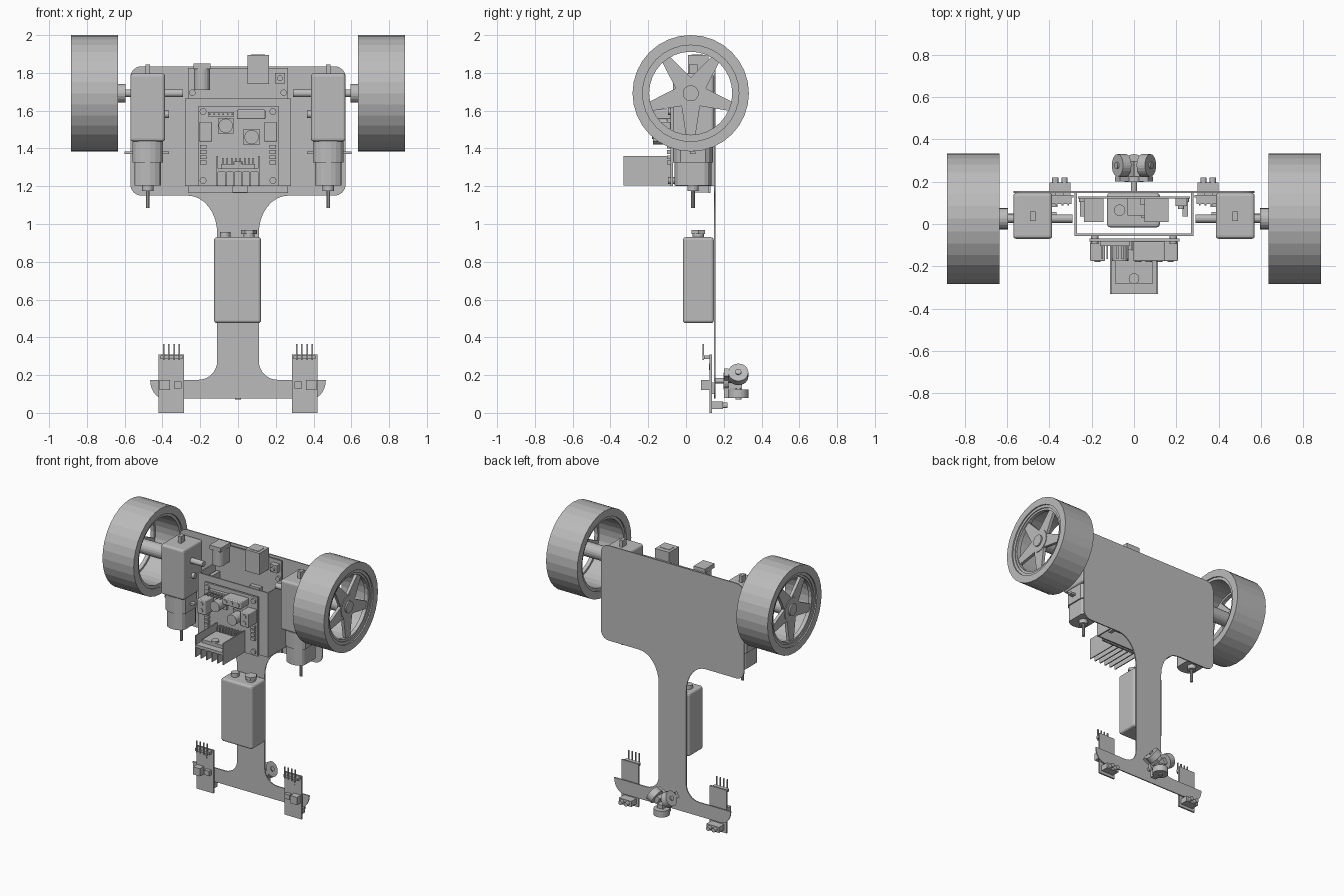
import bpy
import bmesh
from math import cos, sin, radians, pi

default_cube = bpy.data.objects.get("Cube")
if default_cube:
    bpy.data.objects.remove(default_cube, do_unlink=True)

grey = bpy.data.materials.new("plain_grey")
grey.use_nodes = True
grey.diffuse_color = (0.5, 0.5, 0.5, 1)
grey.node_tree.nodes["Principled BSDF"].inputs["Base Color"].default_value = grey.diffuse_color


def finish(name, bm, bevel=0):
    """Turn a bmesh into a named object, optionally with softened edges."""
    bmesh.ops.recalc_face_normals(bm, faces=bm.faces)
    mesh = bpy.data.meshes.new(name)
    bm.to_mesh(mesh)
    bm.free()
    mesh.materials.append(grey)
    obj = bpy.data.objects.new(name, mesh)
    bpy.context.collection.objects.link(obj)
    if bevel:
        modifier = obj.modifiers.new("soft_edges", "BEVEL")
        modifier.width = bevel
        modifier.segments = 3
    return obj


def prism(name, axis, points, start, end, bevel=0):
    """Extrude an outline along the named axis between two positions."""
    place = {"x": lambda u, v, a: (a, u, v),
             "y": lambda u, v, a: (u, a, v),
             "z": lambda u, v, a: (u, v, a)}[axis]
    bm = bmesh.new()
    low = [bm.verts.new(place(u, v, start)) for u, v in points]
    high = [bm.verts.new(place(u, v, end)) for u, v in points]
    bm.faces.new(low)
    bm.faces.new(high)
    for i in range(len(points)):
        bm.faces.new((low[i - 1], low[i], high[i], high[i - 1]))
    return finish(name, bm, bevel)


def box(name, xs, ys, zs, bevel=0):
    (left, right), (near, far) = xs, ys
    outline = [(left, near), (right, near), (right, far), (left, far)]
    return prism(name, "z", outline, *zs, bevel)


def arc(centre, rx, rz, first, last, steps=8):
    angles = [radians(first + (last - first) * i / steps) for i in range(steps + 1)]
    return [(centre[0] + rx * cos(a), centre[1] + rz * sin(a)) for a in angles]


def cylinder(name, axis, centre, radius, start, end, sides=20):
    return prism(name, axis, arc(centre, radius, radius, 0, 360, sides)[:-1], start, end)


def ring(name, centre, inner, outer, start, end, sides=32):
    """Square-section ring around an axle running along x."""
    bm = bmesh.new()
    section = [(start, inner), (end, inner), (end, outer), (start, outer)]
    loops = []
    for i in range(sides):
        a = 2 * pi * i / sides
        loops.append([bm.verts.new((x, centre[0] + r * cos(a), centre[1] + r * sin(a)))
                      for x, r in section])
    for i in range(sides):
        for k in range(len(section)):
            bm.faces.new((loops[i - 1][k - 1], loops[i - 1][k], loops[i][k], loops[i][k - 1]))
    return finish(name, bm)


# Chassis plate: wide top, narrow neck and front crossbar in one outline
half = [(0.39, 0.075)]
half += arc((0.39, 0.175), 0.075, 0.1, -90, 0)
half += arc((0.21, 0.275), 0.1, 0.1, 270, 180)
half += arc((0.265, 0.95), 0.155, 0.2, 180, 90)
half += arc((0.51, 1.21), 0.06, 0.06, -90, 0)
half += arc((0.51, 1.775), 0.06, 0.06, 0, 90)
half = half[1:]
prism("chassis_plate", "y", half + [(-x, z) for x, z in reversed(half)], 0.147, 0.155)

# Wheels and gear motors
hub = (0.025, 1.692)
for side, s in (("left", 1), ("right", -1)):
    def part(text):
        return side + "_" + text

    def span(a, b):
        return tuple(sorted((s * a, s * b)))

    ring(part("tire"), hub, 0.255, 0.308, *span(0.635, 0.884))
    ring(part("rim"), hub, 0.235, 0.255, *span(0.645, 0.875))
    ring(part("rim_lip"), hub, 0.22, 0.245, *span(0.84, 0.868))
    cylinder(part("hub"), "x", hub, 0.083, *span(0.83, 0.865))
    cylinder(part("hub_cap"), "x", hub, 0.042, *span(0.86, 0.875))
    cylinder(part("hub_tube"), "x", hub, 0.05, *span(0.595, 0.84))
    cylinder(part("axle"), "x", hub, 0.02, *span(0.29, 0.6))
    for i in range(5):
        a = radians(72 * i - 90)
        spoke = [(hub[0] + r * cos(a) - w * sin(a), hub[1] + r * sin(a) + w * cos(a))
                 for r, w in ((0.06, -0.05), (0.23, -0.024), (0.23, 0.024), (0.06, 0.05))]
        prism(part("spoke"), "x", spoke, *span(0.838, 0.86))

    box(part("gearbox"), span(0.386, 0.57), (-0.07, 0.147), (1.437, 1.797), 0.015)
    for text, r, flat, zs in (("motor_neck", 0.108, 0.08, (1.325, 1.44)),
                              ("motor_can", 0.1, 0.07, (1.205, 1.33))):
        outline = [(s * 0.478 + max(-flat, min(flat, x)), y)
                   for x, y in arc((0, 0.037), r, r, 7.5, 352.5, 23)]
        prism(part(text), "z", outline, *zs)
    middle = (s * 0.478, 0.037)
    cylinder(part("motor_boss"), "z", middle, 0.03, 1.175, 1.21)
    cylinder(part("motor_shaft"), "z", middle, 0.01, 1.085, 1.18, 10)
    box(part("gearbox_tab"), span(0.466, 0.49), (0.015, 0.06), (1.79, 1.845))
    box(part("motor_strap"), span(0.365, 0.6), (0.02, 0.05), (1.37, 1.385))
    cylinder(part("gearbox_peg"), "x", (0.037, 1.58), 0.02, *span(0.365, 0.39))

    # Line sensor boards on the crossbar
    box(part("sensor_board"), span(0.285, 0.42), (0.125, 0.137), (0, 0.31))
    box(part("sensor_spacer"), span(0.33, 0.37), (0.135, 0.148), (0.1, 0.16))
    box(part("sensor_trimmer"), span(0.36, 0.415), (0.08, 0.126), (0.12, 0.175))
    box(part("sensor_chip"), span(0.3, 0.34), (0.1, 0.126), (0.13, 0.165))
    box(part("sensor_header"), span(0.295, 0.41), (0.095, 0.126), (0.285, 0.305))
    box(part("sensor_eye_block"), span(0.3, 0.4), (0.136, 0.195), (0.02, 0.06))
    ring_hole = cylinder(part("sensor_mount"), "y", (s * 0.352, 0.245), 0.017, 0.122, 0.13)
    for i in range(4):
        x = s * (0.31 + 0.028 * i)
        box(part("sensor_pin"), (x - 0.004, x + 0.004), (0.087, 0.095), (0.28, 0.365))
    for x in (0.328, 0.372):
        cylinder(part("sensor_eye"), "y", (s * x, 0.04), 0.015, 0.19, 0.22, 12)

# Battery with two round terminals
box("battery", (-0.127, 0.122), (-0.016, 0.147), (0.475, 0.93), 0.015)
cylinder("small_terminal", "z", (-0.068, 0.065), 0.027, 0.92, 0.957)
cylinder("large_terminal_stem", "z", (0.058, 0.065), 0.03, 0.92, 0.95)
cylinder("large_terminal", "z", (0.058, 0.065), 0.042, 0.947, 0.968, 6)

# Caster: three rollers spread around a hub behind the crossbar
cylinder("caster_stem", "y", (0, 0.17), 0.014, 0.15, 0.205, 12)
cylinder("caster_hub", "y", (0, 0.17), 0.045, 0.198, 0.225)
for angle in (60, 180, 300):
    for obj in (cylinder("caster_roller", "z", (0, 0), 0.053, 0.045, 0.09, 24),
                cylinder("caster_pin", "z", (0, 0), 0.016, 0.02, 0.098, 12),
                box("caster_arm", (-0.022, 0.022), (-0.075, 0.02), (0.015, 0.042)),
                box("caster_foot", (-0.022, 0.022), (-0.077, -0.053), (0, 0.09))):
        obj.location = (0, 0.277, 0.17)
        obj.rotation_euler.y = radians(angle)

# Controller board against the plate
box("controller_board", (-0.265, 0.265), (0.12, 0.131), (1.165, 1.825))
box("usb_socket", (0.05, 0.163), (0.01, 0.12), (1.74, 1.895))
box("usb_opening_plate", (0.07, 0.143), (0.03, 0.09), (1.893, 1.898))
box("power_jack_front", (-0.235, 0.235 - 0.38), (0.01, 0.12), (1.82, 1.85))
cylinder("power_jack_barrel", "z", (-0.19, 0.055), 0.043, 1.71, 1.83)
box("power_jack_base", (-0.228, -0.152), (0.06, 0.12), (1.71, 1.83))
box("reset_button_base", (0.195, 0.25), (0.085, 0.12), (1.745, 1.8))
cylinder("reset_button", "y", (0.222, 1.772), 0.015, 0.07, 0.09)
box("controller_chip", (0.03, 0.11), (0.09, 0.12), (1.25, 1.6))
box("controller_bottom_header", (-0.03, 0.05), (0.04, 0.12), (1.168, 1.2))
for s in (-1, 1):
    box("controller_header", sorted((s * 0.228, s * 0.255)), (0.035, 0.12), (1.2, 1.62))
    cylinder("controller_screw", "y", (s * 0.242, 1.695), 0.017, 0.105, 0.12)

# Open bracket carrying the motor driver
box("bracket_front", (-0.28, 0.28), (-0.056, -0.046), (1.2, 1.665))
for s in (-1, 1):
    box("bracket_side", sorted((s * 0.27, s * 0.28)), (-0.05, 0.148), (1.2, 1.665))

# Motor driver board and its components
board_front = -0.082
box("driver_board", (-0.21, 0.215), (board_front, -0.068), (1.2, 1.625))
for x in (-0.185, 0.185):
    for z in (1.23, 1.595):
        cylinder("driver_screw", "y", (x, z), 0.018, -0.095, -0.05)
    for i in range(4):
        z = 1.315 + 0.028 * i
        box("driver_diode", (x - 0.017, x + 0.017), (-0.1, board_front), (z, z + 0.02))
for x, z in ((-0.065, 1.52), (0.072, 1.46)):
    cylinder("capacitor", "y", (x, z), 0.038, -0.175, board_front)
    box("capacitor_base", (x - 0.042, x + 0.042), (-0.1, board_front), (z - 0.042, z + 0.042))


def terminal_block(name, xs, zs, screws):
    box(name, xs, (-0.175, board_front), zs, 0.006)
    for x, z in screws:
        cylinder("terminal_screw", "y", (x, z), 0.015, -0.18, -0.17, 12)


for name, x in (("right_terminal_block", -0.172), ("left_terminal_block", 0.172)):
    terminal_block(name, (x - 0.035, x + 0.035), (1.437, 1.54), [(x, 1.465), (x, 1.512)])
terminal_block("power_terminal_block", (-0.005, 0.145), (1.555, 1.605),
               [(0.02 + 0.05 * i, 1.58) for i in range(3)])
box("driver_header", (-0.16, -0.02), (-0.105, board_front), (1.568, 1.592))
for i in range(6):
    x = -0.15 + 0.024 * i
    box("driver_pin", (x - 0.004, x + 0.004), (-0.165, -0.1), (1.576, 1.584))

# Heat sink: channel with fins below and the driver chip on top
depth = (-0.33, board_front)
box("heat_sink_base", (-0.113, 0.112), depth, (1.275, 1.295))
for s in (-1, 1):
    box("heat_sink_wall", sorted((s * 0.106, s * 0.113)), depth, (1.205, 1.36))
for i in range(1, 5):
    x = -0.11 + 0.044 * i
    box("heat_sink_fin", (x - 0.004, x + 0.004), depth, (1.205, 1.28))
box("driver_chip", (-0.09, 0.09), (-0.28, -0.12), (1.295, 1.318))
cylinder("driver_chip_screw", "z", (0, -0.258), 0.025, 1.31, 1.33)
for i in range(8):
    x = -0.08 + 0.023 * i
    box("driver_chip_lead", (x - 0.004, x + 0.004), (-0.125, board_front), (1.3, 1.35))
